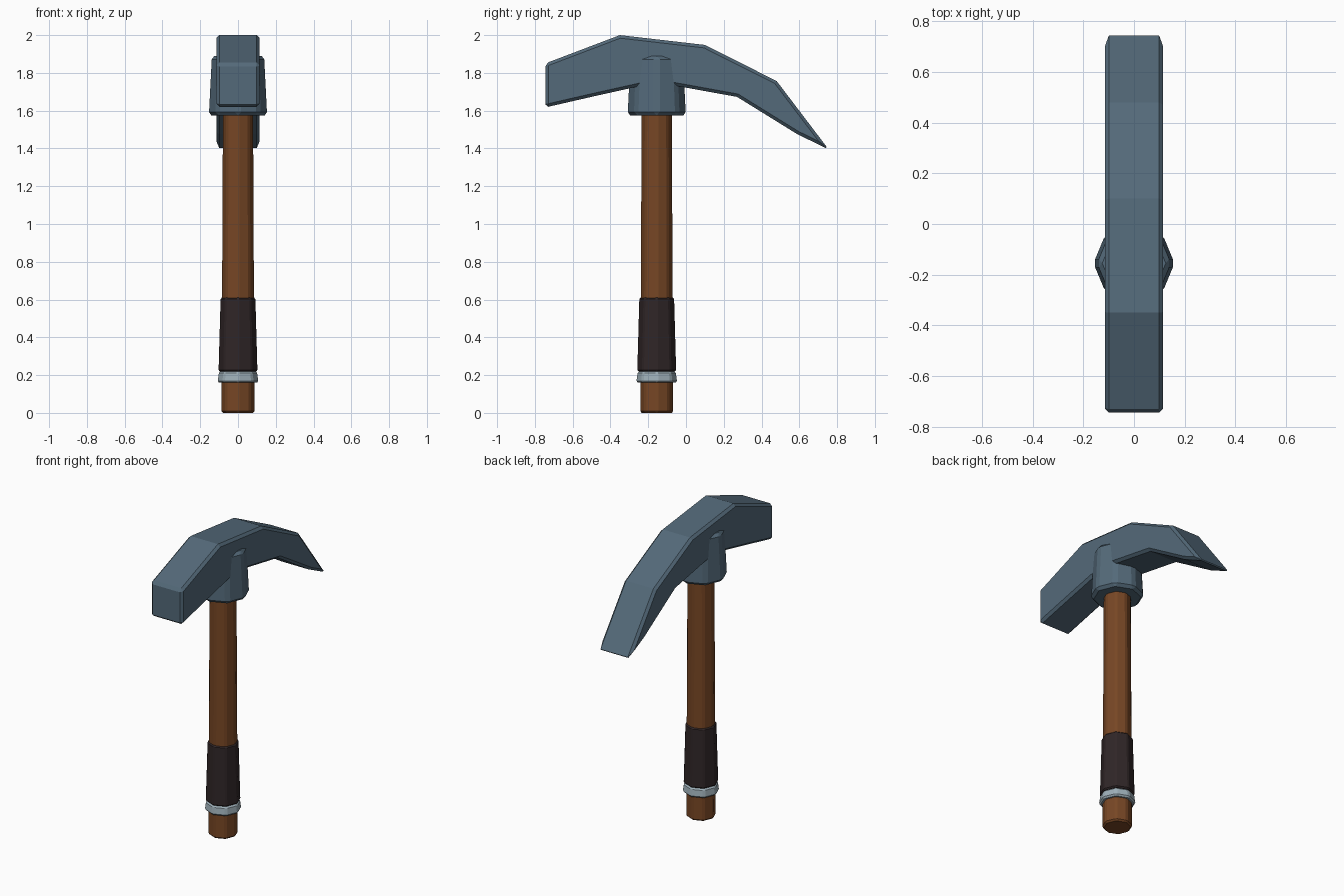
import bpy, bmesh, math

if "Cube" in bpy.data.objects:
    bpy.data.objects.remove(bpy.data.objects["Cube"])

AXIS_Y = -0.155  # the handle axis sits in front of the centre


def material(name, rgb):
    m = bpy.data.materials.new(name)
    m.diffuse_color = (*rgb, 1.0)
    m.use_nodes = True
    m.node_tree.nodes["Principled BSDF"].inputs["Base Color"].default_value = m.diffuse_color
    return m


steel = material("blue grey steel", (0.088, 0.143, 0.193))
wood = material("brown wood", (0.185, 0.062, 0.018))
leather = material("dark leather", (0.029, 0.019, 0.020))
silver = material("pale metal", (0.34, 0.43, 0.48))


def finish(name, bm, mat, bevel):
    bmesh.ops.recalc_face_normals(bm, faces=bm.faces)
    mesh = bpy.data.meshes.new(name)
    bm.to_mesh(mesh)
    bm.free()
    mesh.materials.append(mat)
    obj = bpy.data.objects.new(name, mesh)
    bpy.context.collection.objects.link(obj)
    mod = obj.modifiers.new("bevel", "BEVEL")
    mod.width = bevel
    mod.segments = 1
    mod.limit_method = "ANGLE"
    mod.angle_limit = math.radians(40)
    return obj


def octagon_post(name, z0, z1, r0, r1, mat, bevel):
    """Tapered eight-sided post around the handle axis."""
    bm = bmesh.new()
    bmesh.ops.create_cone(bm, cap_ends=True, segments=8,
                          radius1=r0, radius2=r1, depth=z1 - z0)
    bmesh.ops.translate(bm, verts=bm.verts, vec=(0, AXIS_Y, (z0 + z1) / 2))
    return finish(name, bm, mat, bevel)


# Handle, grip wrap, ring and head socket
octagon_post("handle", 0.0, 1.70, 0.091, 0.083, wood, 0.01)
octagon_post("grip_wrap", 0.22, 0.61, 0.106, 0.095, leather, 0.008)
octagon_post("grip_ring", 0.16, 0.22, 0.112, 0.104, silver, 0.01)
octagon_post("head_socket", 1.575, 1.89, 0.161, 0.145, steel, 0.018)

# Head: side profile (y, z) extruded across x, blunt face to pointed blade
profile = [(-0.745, 1.85), (-0.35, 2.0), (0.10, 1.948), (0.48, 1.757),
           (0.755, 1.395), (0.59, 1.475), (0.27, 1.673),
           (-0.155, 1.75), (-0.47, 1.68), (-0.745, 1.617)]
bm = bmesh.new()
face = bm.faces.new([bm.verts.new((-0.115, y, z)) for y, z in profile])
ext = bmesh.ops.extrude_face_region(bm, geom=[face])
moved = [g for g in ext["geom"] if isinstance(g, bmesh.types.BMVert)]
bmesh.ops.translate(bm, verts=moved, vec=(0.23, 0, 0))
finish("head", bm, steel, 0.016)
